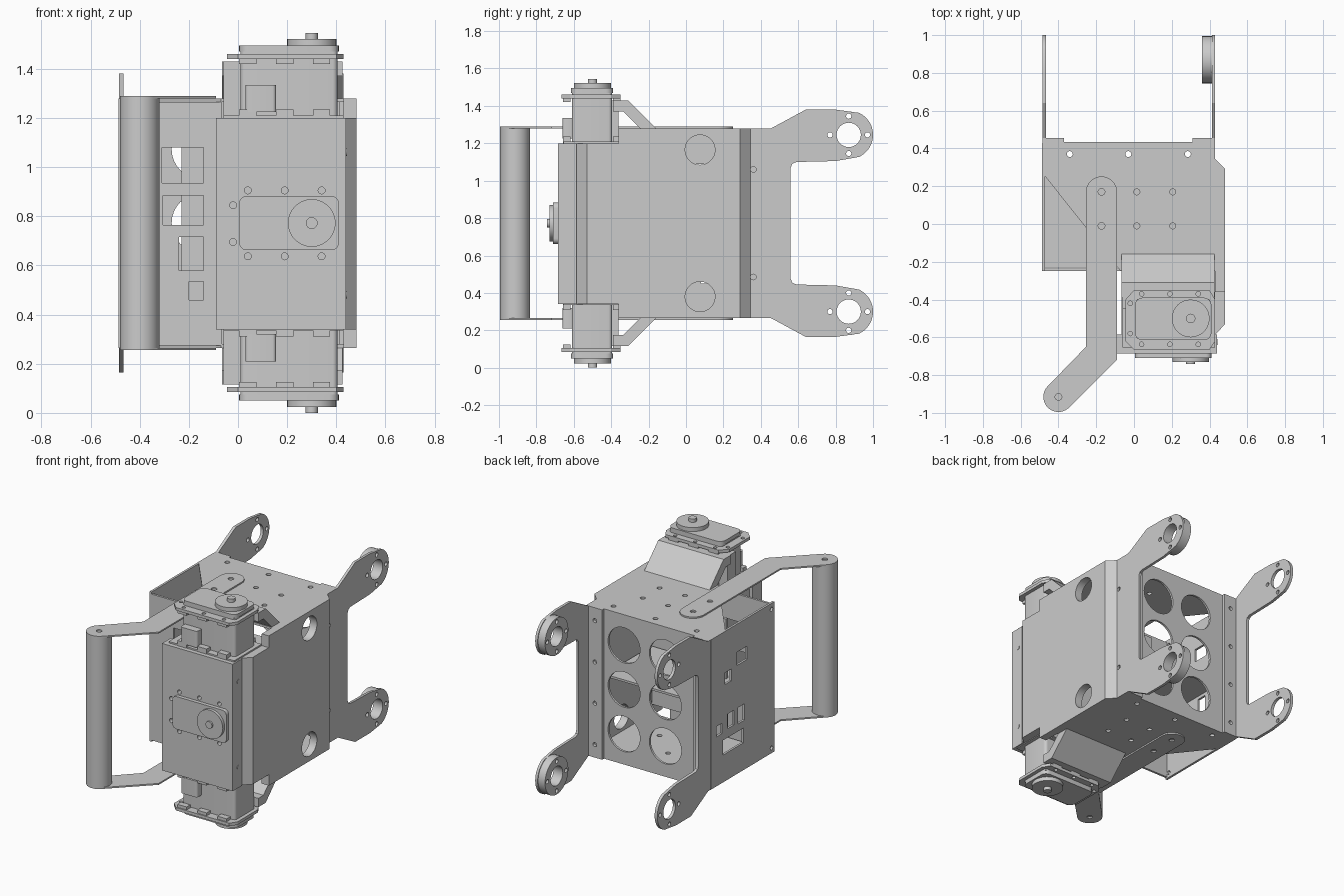
import bpy, bmesh, math

default = bpy.data.objects.get("Cube")
if default:
    bpy.data.objects.remove(default)

MID = 0.7725  # height of the horizontal symmetry plane
AXES = {"x": lambda u, v, w: (w, u, v),
        "y": lambda u, v, w: (u, w, v),
        "z": lambda u, v, w: (u, v, w)}


def arc(cu, cv, r, start=0, end=360, n=32):
    steps = n if end - start == 360 else n + 1
    angles = [math.radians(start + (end - start) * i / n) for i in range(steps)]
    return [(cu + r * math.cos(a), cv + r * math.sin(a)) for a in angles]


def rect(u0, u1, v0, v1):
    return [(u0, v0), (u1, v0), (u1, v1), (u0, v1)]


def rounded(u0, u1, v0, v1, r, n=5):
    corners = ((u1 - r, v1 - r), (u0 + r, v1 - r), (u0 + r, v0 + r), (u1 - r, v0 + r))
    return [p for i, (u, v) in enumerate(corners)
            for p in arc(u, v, r, 90 * i, 90 * i + 90, n)]


def dots(centres, r):
    return [arc(u, v, r, n=16) for u, v in centres]


def finish(name, mesh):
    bm = bmesh.new()
    bm.from_mesh(mesh)
    bmesh.ops.remove_doubles(bm, verts=bm.verts, dist=1e-5)
    bmesh.ops.recalc_face_normals(bm, faces=bm.faces)
    for f in bm.faces:
        f.smooth = True
    bm.to_mesh(mesh)
    bm.free()
    mesh.set_sharp_from_angle(angle=math.radians(25))
    mesh.name = name
    obj = bpy.data.objects.new(name, mesh)
    bpy.context.collection.objects.link(obj)
    return obj


def prism(name, axis, outline, lo, hi, holes=()):
    """Filled outline with holes, extruded from lo to hi along an axis."""
    curve = bpy.data.curves.new(name, "CURVE")
    curve.dimensions, curve.fill_mode = "2D", "BOTH"
    curve.extrude = (hi - lo) / 2
    for loop in [outline, *holes]:
        spline = curve.splines.new("POLY")
        spline.points.add(len(loop) - 1)
        for point, (u, v) in zip(spline.points, loop):
            point.co = (u, v, 0, 1)
        spline.use_cyclic_u = True
    temp = bpy.data.objects.new(name + "_temp", curve)
    bpy.context.collection.objects.link(temp)
    bpy.context.view_layer.update()
    graph = bpy.context.evaluated_depsgraph_get()
    mesh = bpy.data.meshes.new_from_object(temp.evaluated_get(graph))
    bpy.data.objects.remove(temp)
    bpy.data.curves.remove(curve)
    for vert in mesh.vertices:
        u, v, w = vert.co
        vert.co = AXES[axis](u, v, w + (lo + hi) / 2)
    return finish(name, mesh)


def box(name, x0, x1, y0, y1, z0, z1):
    return prism(name, "z", rect(x0, x1, y0, y1), z0, z1)


def mirror_down(parts):
    for part in parts:
        mesh = part.data.copy()
        for vert in mesh.vertices:
            vert.co.z = 2 * MID - vert.co.z
        finish("lower_" + part.name, mesh)
        part.name = "upper_" + part.name


BOTTOM, TOP = 0.265, 1.28

# Top plate with its diagonal cut corner
plate = [(-0.485, 0.43), (-0.485, 0.27), (-0.07, -0.25), (0.43, -0.25), (0.43, 0.43)]
plate_holes = dots([(x, y) for x in (0.015, 0.205) for y in (0.17, -0.01)]
                   + [(x, 0.37) for x in (-0.34, -0.03, 0.285)], 0.016)
paired = [prism("body_plate", "z", plate, TOP - 0.015, TOP, plate_holes)]

# Sloping servo support
paired.append(prism("sloping_support", "x",
                    [(-0.16, TOP), (-0.31, 1.43), (-0.39, 1.43), (-0.39, 1.37),
                     (-0.335, 1.37), (-0.245, TOP)], -0.065, 0.425))

# Handle strap
strap = (arc(-0.172, 0.17, 0.082, 0, 180, 20) + [(-0.254, -0.65)]
         + arc(-0.4, -0.915, 0.08, 135, 315, 20) + [(-0.09, -0.72)])
paired.append(prism("handle_strap", "z", strap, TOP, TOP + 0.01,
                    dots([(-0.172, 0.17), (-0.172, -0.01), (-0.4, -0.915)], 0.018)))

# End servo: case, mounting flanges, lid, horn and small connector
SX, SY = 0.3, -0.5
paired.append(prism("servo_case", "z", rounded(0.01, 0.405, -0.61, -0.395, 0.02), 1.2, 1.47))
paired.append(prism("servo_lid", "z", rounded(0.005, 0.41, -0.615, -0.39, 0.04), 1.47, 1.495))
flange = [(-0.045, -0.62), (0.0, -0.665), (0.4, -0.665), (0.43, -0.62),
          (0.43, -0.4), (0.4, -0.35), (0.0, -0.35), (-0.045, -0.4)]
paired.append(prism("servo_flange", "z", flange, 1.44, 1.46,
                    dots([(x, y) for x in (0.04, 0.19, 0.34) for y in (-0.637, -0.37)]
                         + [(-0.02, y) for y in (-0.42, -0.58)], 0.012)))
for i, x in enumerate((0.04, 0.19, 0.34)):
    for y in (-0.637, -0.37):
        paired.append(box("flange_clip", x - 0.035, x + 0.035, y - 0.02, y + 0.02, 1.42, 1.44))
        paired.append(box("base_clip", x - 0.035, x + 0.035, y - 0.02, y + 0.02, 1.2, 1.235))
paired.append(box("servo_back_rib", -0.06, 0.01, -0.45, -0.36, 1.2, 1.43))
paired.append(box("servo_base_flange", -0.06, 0.43, -0.655, -0.36, 1.19, 1.21))
paired.append(prism("servo_connector", "z", rounded(0.03, 0.155, -0.66, -0.6, 0.015), 1.225, 1.335))
paired.append(prism("servo_horn", "z", arc(SX, SY, 0.1), 1.495, 1.522))
paired.append(prism("servo_shaft", "z", arc(SX, SY, 0.025, n=20), 1.52, 1.545))
mirror_down(paired)

# Handle grip
prism("handle_grip", "z", arc(-0.4, -0.915, 0.08, n=40), BOTTOM, TOP)

# Back panel with lightening holes
prism("back_panel", "y", rect(-0.485, 0.43, BOTTOM, TOP), 0.42, 0.435,
      [arc(x, MID + dz, 0.12) for x in (-0.15, 0.16) for dz in (-0.3, 0, 0.3)])

# Rear arm brackets: joint plates with a bent mounting flange
JY, JZ = 0.87, 1.245
joints = [(JY, JZ), (JY, 2 * MID - JZ)]


def joint_holes(y, z):
    return [arc(y, z, 0.065)] + dots([(y + 0.1, z), (y - 0.1, z), (y, z + 0.1), (y, z - 0.1)], 0.014)


def bracket(side, y0, x0, x1, flange_x, extra):
    upper = ([(y0, TOP), (0.455, TOP), (0.64, 1.38), (0.8, 1.38)]
             + arc(JY, JZ, 0.13, -65, 65, 24)[::-1]
             + [(0.8, 1.105), (0.59, 1.1), (0.568, 1.09), (0.56, 1.07)])
    lower = [(y, 2 * MID - z) for y, z in reversed(upper)]
    holes = [h for y, z in joints for h in joint_holes(y, z)] + extra
    prism(side + "_arm_bracket", "x", upper + lower, x0, x1, holes)
    fx0, fx1 = flange_x
    prism(side + "_bracket_flange", "y", rect(fx0, fx1, BOTTOM, TOP), 0.435, 0.455,
          dots([((fx0 + fx1) / 2, MID + d) for d in (-0.42, -0.14, 0.14, 0.42)], 0.014))


side_screws = dots([(0.36, 1.06), (0.36, 0.485)], 0.015)
bracket("left", 0.335, 0.412, 0.43, (0.31, 0.42), side_screws)
bracket("right", 0.42, -0.485, -0.465, (-0.475, -0.37), [])
for y, z in joints:
    prism("joint_boss", "x", arc(y, z, 0.125), 0.36, 0.413, joint_holes(y, z))

# Left side plate, stepped outward with sloped ends
prism("left_side_plate", "x",
      [(-0.53, 0.34), (-0.36, 0.34), (-0.36, BOTTOM), (0.29, BOTTOM),
       (0.29, TOP), (-0.36, TOP), (-0.36, 1.2), (-0.53, 1.2)], 0.43, 0.483,
      [arc(0.075, z, 0.08) for z in (1.165, 0.38)])
prism("side_plate_rear_slope", "z", [(0.43, 0.29), (0.483, 0.29), (0.43, 0.345)], BOTTOM, TOP)
prism("side_plate_front_slope", "z", [(0.43, -0.53), (0.483, -0.53), (0.43, -0.585)], 0.34, 1.2)

# Right wall and front wall with connector windows
right_windows = [(0.04, 0.15, 1.0, 1.09), (0.21, 0.28, 0.92, 1.0), (0.31, 0.37, 0.6, 0.67),
                 (0.18, 0.25, 0.61, 0.71), (0.07, 0.14, 0.6, 0.71), (0.08, 0.3, 0.45, 0.55)]
prism("right_wall", "x", rect(-0.25, 0.43, BOTTOM, TOP), -0.487, -0.472,
      [rect(*w) for w in right_windows]
      + dots([(y, z) for y in (-0.22,) for z in (0.3, 1.24)], 0.014))
front_windows = [(-0.31, -0.14, 0.935, 1.08), (-0.305, -0.14, 0.765, 0.885),
                 (-0.24, -0.14, 0.58, 0.715), (-0.2, -0.14, 0.46, 0.535)]
prism("front_wall", "y", rect(-0.485, -0.065, 0.275, 1.265), -0.25, -0.235,
      [rect(*w) for w in front_windows])

# Inner board and shelf
box("inner_board", -0.23, -0.07, -0.12, -0.1, 0.35, 1.15)
box("inner_shelf", -0.47, 0.42, -0.23, 0.27, 0.73, 0.745)

# Servo housing at the front
box("servo_bay", -0.065, 0.43, -0.585, -0.25, 0.34, 1.2)
screws = ([(x, z) for x in (0.04, 0.19, 0.34) for z in (0.905, 0.637)]
          + [(-0.02, z) for z in (0.695, 0.845)])
prism("front_cover", "y", rect(-0.09, 0.44, 0.34, 1.2), -0.685, -0.585, dots(screws, 0.014))
for z in (1.06, 0.48):
    prism("cover_screw", "x", arc(-0.625, z, 0.015, n=16), 0.435, 0.443)

# Front servo face and horn
prism("front_servo_face", "y", rounded(0.005, 0.41, 0.662, 0.883, 0.03), -0.71, -0.68)
prism("front_servo_horn", "y", arc(SX, MID, 0.097), -0.73, -0.71)
prism("front_servo_shaft", "y", arc(SX, MID, 0.024, n=20), -0.742, -0.73)
